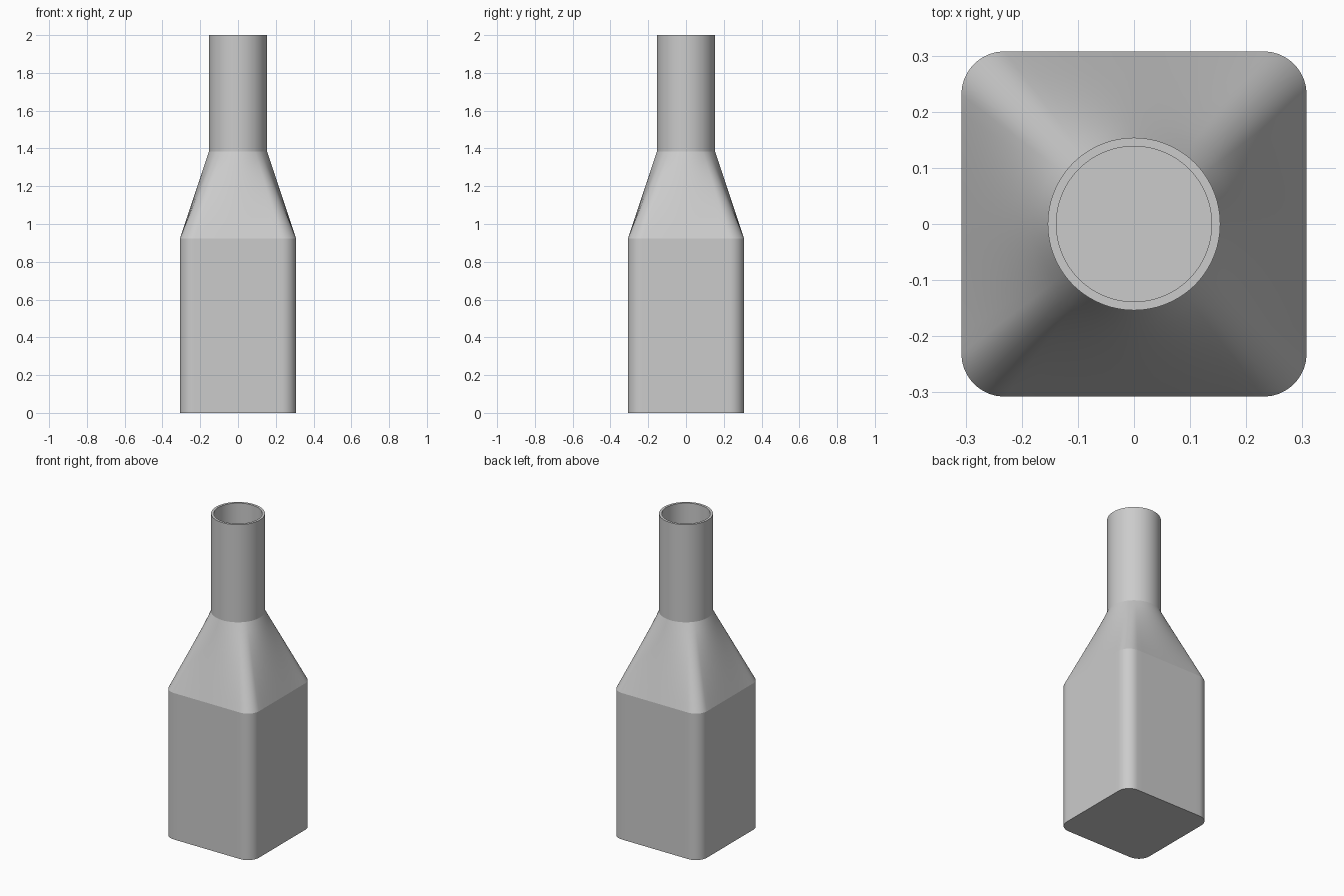
import bpy, bmesh
from math import sin, cos, pi, radians

if "Cube" in bpy.data.objects:
    bpy.data.objects.remove(bpy.data.objects["Cube"])

U = 2 / 13                  # design unit: bottle is 13 units tall
WALL = 0.1 * U
FLAT, ARC = 14, 9           # segments per flat side and per rounded corner


def section(half, fillet, radius, mix):
    """Ring between a rounded square (mix 0) and a circle (mix 1), matched by arc length."""
    flat, arc = 2 * (half - fillet), fillet * pi / 2
    pts = []
    for q in range(4):
        c, s = cos(q * pi / 2), sin(q * pi / 2)
        side = []
        for i in range(FLAT):
            d = flat * i / FLAT
            side.append((half, -flat / 2 + d, d))
        for i in range(ARC):
            a = pi / 2 * i / ARC
            side.append((flat / 2 + fillet * cos(a), flat / 2 + fillet * sin(a),
                         flat + fillet * a))
        for x, y, d in side:
            ang = (d - flat / 2) / (flat + arc) * pi / 2
            x += (radius * cos(ang) - x) * mix
            y += (radius * sin(ang) - y) * mix
            pts.append((c * x - s * y, s * x + c * y))
    return pts


bm = bmesh.new()
rings = []


def add_shell(inset, z_floor, drop, reverse):
    """Append rings from floor to mouth (or mouth to floor when reversed)."""
    dims = (2 * U - inset, 0.5 * U - inset, U - inset)
    z1, z2, rows = 6 * U - drop, 9 * U - drop, 10
    levels = [(z_floor, 0)]
    levels += [(z1 + (z2 - z1) * i / rows, i / rows) for i in range(rows + 1)]
    levels.append((2.0, 1))
    for z, mix in (reversed(levels) if reverse else levels):
        rings.append([bm.verts.new((x, y, z)) for x, y in section(*dims, mix)])


# Outer surface up, rim across, inner surface down
add_shell(0, 0, 0, False)
add_shell(WALL, WALL, 0.162 * WALL, True)
for a, b in zip(rings, rings[1:]):
    n = len(a)
    for i in range(n):
        j = (i + 1) % n
        bm.faces.new((a[i], a[j], b[j], b[i]))
# Underside and inner floor
bm.faces.new(rings[0][::-1])
bm.faces.new(rings[-1])
bmesh.ops.recalc_face_normals(bm, faces=bm.faces)

mesh = bpy.data.meshes.new("bottle")
bm.to_mesh(mesh)
bm.free()
bottle = bpy.data.objects.new("bottle", mesh)
bpy.context.collection.objects.link(bottle)
bpy.context.view_layer.objects.active = bottle
bottle.select_set(True)
bpy.ops.object.shade_smooth_by_angle(angle=radians(15))
